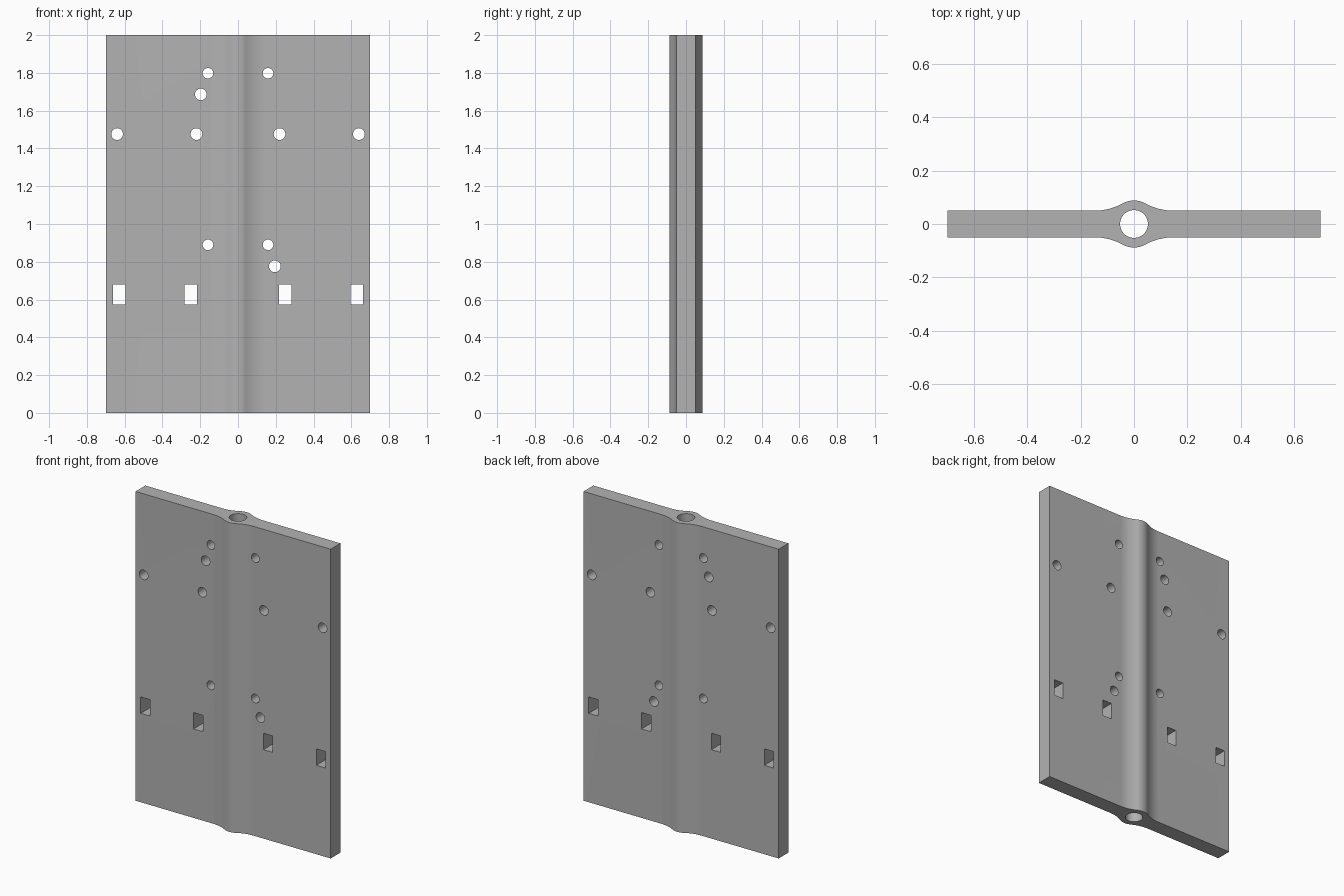
import bpy, bmesh, math
from mathutils import Matrix, Vector

if "Cube" in bpy.data.objects:
    bpy.data.objects.remove(bpy.data.objects["Cube"])

HALF_W, HALF_T, HEIGHT = 0.698, 0.05, 2.0
RIDGE_R, BORE_R = 0.088, 0.052
FILLET_X, FILLET_R = 0.147, 0.2155   # fillet blending ridge into plate

grey = bpy.data.materials.new("grey")
grey.diffuse_color = (0.45, 0.45, 0.45, 1)
grey.use_nodes = True
grey.node_tree.nodes["Principled BSDF"].inputs["Base Color"].default_value = grey.diffuse_color

# Quarter outline of the plate: ridge crown, concave fillet, flat, end
sweep = math.asin(FILLET_X / (FILLET_R + RIDGE_R))
quarter = []
for i in range(9):
    a = sweep * i / 8
    quarter.append((RIDGE_R * math.sin(a), RIDGE_R * math.cos(a)))
for i in range(1, 11):
    a = sweep * (1 - i / 10)
    quarter.append((FILLET_X - FILLET_R * math.sin(a),
                    HALF_T + FILLET_R - FILLET_R * math.cos(a)))
quarter.append((HALF_W, HALF_T))

# Mirror the quarter into a closed outline
half = [(-x, y) for x, y in reversed(quarter[1:])] + quarter
outline = half + [(x, -y) for x, y in reversed(half)]

# Extrude the outline upward
bm = bmesh.new()
face = bm.faces.new([bm.verts.new((x, y, 0)) for x, y in outline])
top = bmesh.ops.extrude_face_region(bm, geom=[face])
bmesh.ops.translate(bm, vec=(0, 0, HEIGHT),
                    verts=[g for g in top["geom"] if isinstance(g, bmesh.types.BMVert)])
bmesh.ops.recalc_face_normals(bm, faces=bm.faces)
mesh = bpy.data.meshes.new("hinge_plate")
bm.to_mesh(mesh)
bm.free()
plate = bpy.data.objects.new("hinge_plate", mesh)
bpy.context.collection.objects.link(plate)
mesh.materials.append(grey)

# Cutters: round holes, rectangular slots and the central bore
cut = bmesh.new()


def cylinder(radius, depth, matrix, segments=32):
    bmesh.ops.create_cone(cut, cap_ends=True, segments=segments, radius1=radius,
                          radius2=radius, depth=depth, matrix=matrix)


def hole(x, z, radius):
    cylinder(radius, 0.4, Matrix.Translation((x, 0, z)) @ Matrix.Rotation(math.pi / 2, 4, 'X'))


def slot(x, z, w, h):
    bmesh.ops.create_cube(cut, size=1, matrix=Matrix.Translation((x, 0, z))
                          @ Matrix.Diagonal((w, 0.4, h, 1)))


for s in (-1, 1):
    hole(s * 0.159, 1.798, 0.028)
    hole(s * 0.159, 0.89, 0.028)
    hole(s * 0.22, 1.476, 0.031)
    hole(s * 0.64, 1.476, 0.031)
    slot(s * 0.25, 0.628, 0.066, 0.106)
    slot(s * 0.628, 0.628, 0.066, 0.106)
hole(-0.197, 1.686, 0.031)
hole(0.195, 0.776, 0.031)
cylinder(BORE_R, 3, Matrix.Translation((0, 0, 1)), 48)

cut_mesh = bpy.data.meshes.new("hole_cutter")
cut.to_mesh(cut_mesh)
cut.free()
cutter = bpy.data.objects.new("hole_cutter", cut_mesh)
bpy.context.collection.objects.link(cutter)
cutter.hide_render = True

# Cut the openings, then remove the helper
mod = plate.modifiers.new("openings", 'BOOLEAN')
mod.operation, mod.solver, mod.object = 'DIFFERENCE', 'EXACT', cutter
bpy.context.view_layer.objects.active = plate
plate.select_set(True)
bpy.ops.object.modifier_apply(modifier=mod.name)
bpy.data.objects.remove(cutter)
bpy.ops.object.shade_smooth_by_angle(angle=math.radians(30))
